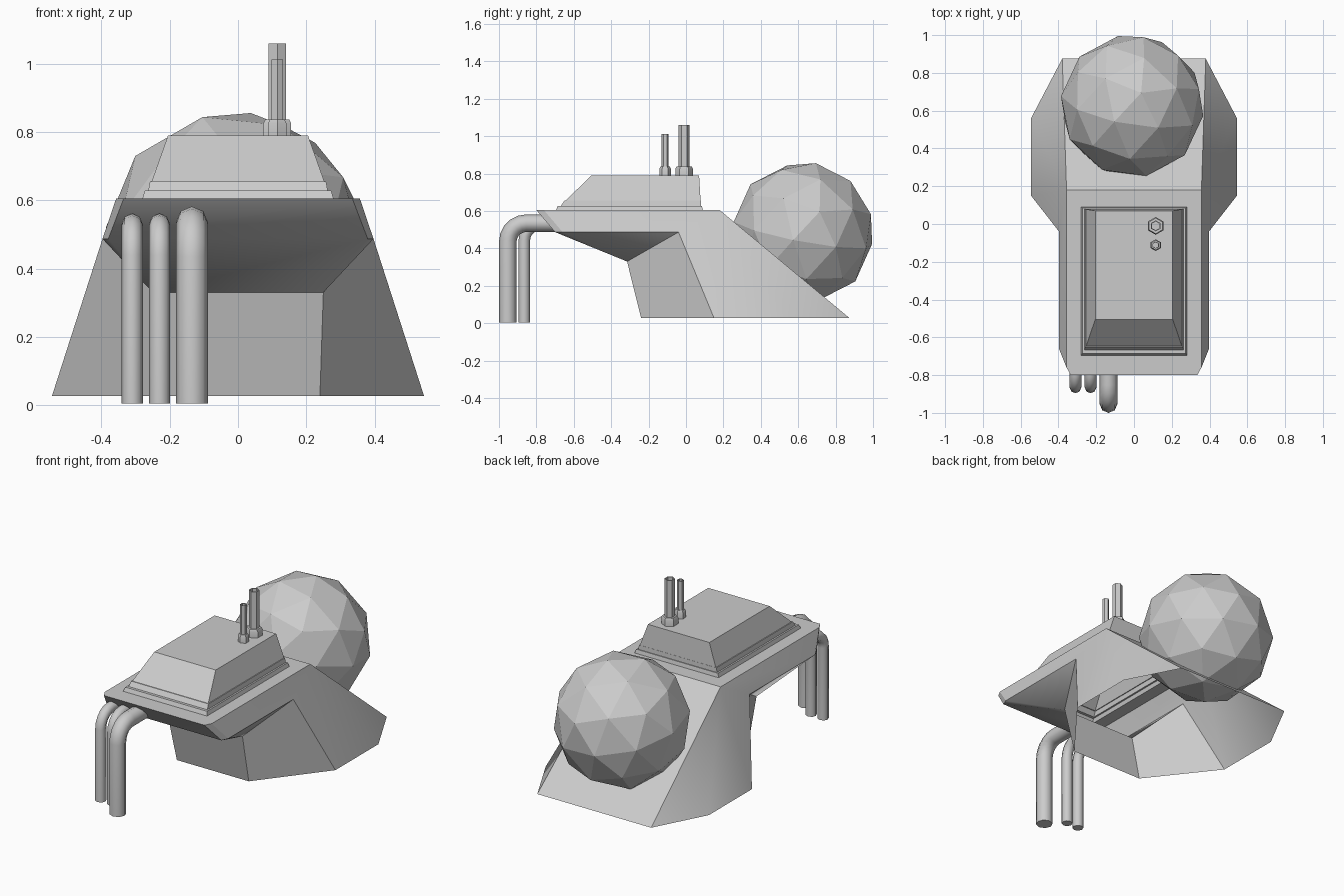
import bpy, bmesh
from math import sin, cos, pi, radians
from mathutils import Vector

if "Cube" in bpy.data.objects:
    bpy.data.objects.remove(bpy.data.objects["Cube"])


def finish(name, bm, angle=None):
    bmesh.ops.remove_doubles(bm, verts=bm.verts, dist=1e-5)
    bmesh.ops.recalc_face_normals(bm, faces=bm.faces)
    me = bpy.data.meshes.new(name)
    bm.to_mesh(me)
    bm.free()
    ob = bpy.data.objects.new(name, me)
    bpy.context.collection.objects.link(ob)
    if angle:
        bpy.ops.object.select_all(action='DESELECT')
        ob.select_set(True)
        bpy.context.view_layer.objects.active = ob
        bpy.ops.object.shade_smooth_by_angle(angle=radians(angle))
    return ob


def loft(bm, rings, cap_start=False, cap_end=True):
    rings = [[bm.verts.new(p) for p in ring] for ring in rings]
    for a, b in zip(rings, rings[1:]):
        n = len(a)
        for i in range(n):
            j = (i + 1) % n
            bm.faces.new((a[i], a[j], b[j], b[i]))
    if cap_start:
        bm.faces.new(rings[0])
    if cap_end:
        bm.faces.new(rings[-1])


# Hull, open below: T top rim, L lip, B bottom, N chin, C cabin opening
P = {'T0': (.357, .18, .605), 'T1': (.357, -.76, .605), 'T2': (.335, -.80, .605),
     'L0': (.397, -.04, .487), 'L1': (.397, -.66, .487), 'L2': (.38, -.70, .487),
     'B0': (.38, .875, .027), 'B1': (.545, .56, .027), 'B2': (.545, .15, .027),
     'B3': (.24, -.24, .027), 'N': (.25, -.315, .33),
     'C0': (.28, .09, .605), 'C1': (.28, -.695, .605)}
bm = bmesh.new()
R = {k: bm.verts.new(v) for k, v in P.items()}
M = {k: bm.verts.new((-v[0], v[1], v[2])) for k, v in P.items()}
# faces repeated on both sides
for f in ('T0 T1 L1 L0', 'T1 T2 L2 L1', 'L1 L2 N', 'L0 L1 N', 'L0 N B3 B2',
          'T0 L0 B2 B1', 'T0 B1 B0', 'T0 T1 C1 C0', 'T1 T2 C1'):
    for side in (R, M):
        bm.faces.new([side[k] for k in f.split()])
# faces that cross the centre line
for pair in ('T2 L2', 'L2 N', 'N B3', 'T0 B0', 'T2 C1', 'T0 C0'):
    a, b = pair.split()
    bm.faces.new((R[a], M[a], M[b], R[b]))
finish('hull', bm, 30)

# Cabin: stepped rectangular levels (half width, front y, back y, z)
levels = [(.28, -.695, .09, .605), (.273, -.685, .085, .628), (.263, -.668, .08, .628),
          (.258, -.65, .079, .655), (.253, -.645, .078, .655), (.205, -.505, .07, .79)]
bm = bmesh.new()
loft(bm, [[(w, y0, z), (w, y1, z), (-w, y1, z), (-w, y0, z)] for w, y0, y1, z in levels])
finish('cabin', bm)

# Exhaust stacks with a hexagonal foot and a hollow tip
for name, y, r, foot, top in (('large_stack', -.01, .029, .047, 1.06),
                              ('small_stack', -.112, .019, .031, 1.012)):
    bm = bmesh.new()
    prof = [(foot, .785), (foot, .825), (foot - .006, .837), (r, .837),
            (r, top), (r * .8, top), (r * .8, top - .05)]
    loft(bm, [[(.115 + q * sin(i * pi / 3), y + q * cos(i * pi / 3), z) for i in range(6)]
              for q, z in prof])
    finish(name, bm, 35)

# Down pipes: vertical run, quarter bend, horizontal run into the hull
for name, x, yc, zc, r, bend in (('pipe_outer', -.31, -.865, .53, .031, .09),
                                 ('pipe_middle', -.23, -.865, .53, .031, .09),
                                 ('pipe_inner', -.135, -.953, .535, .047, .10)):
    path = [(yc, .005, 0)]
    for k in range(6):
        t = k / 5 * pi / 2
        path.append((yc + bend * (1 - cos(t)), zc - bend + bend * sin(t), t))
    path.append((-.70, zc, pi / 2))
    bm = bmesh.new()
    rings = []
    for y, z, t in path:
        ring = []
        for i in range(8):
            a = i * pi / 4
            u = -r * cos(a)
            ring.append((x + r * sin(a), y + u * cos(t), z - u * sin(t)))
        rings.append(ring)
    loft(bm, rings, cap_start=True)
    finish(name, bm, 50)

# Faceted ball resting in the back slope
bpy.ops.mesh.primitive_ico_sphere_add(subdivisions=2, radius=.382,
                                      location=(-.01, .625, .483),
                                      rotation=(radians(-9), radians(9), radians(10)))
bpy.context.object.name = 'faceted_ball'
